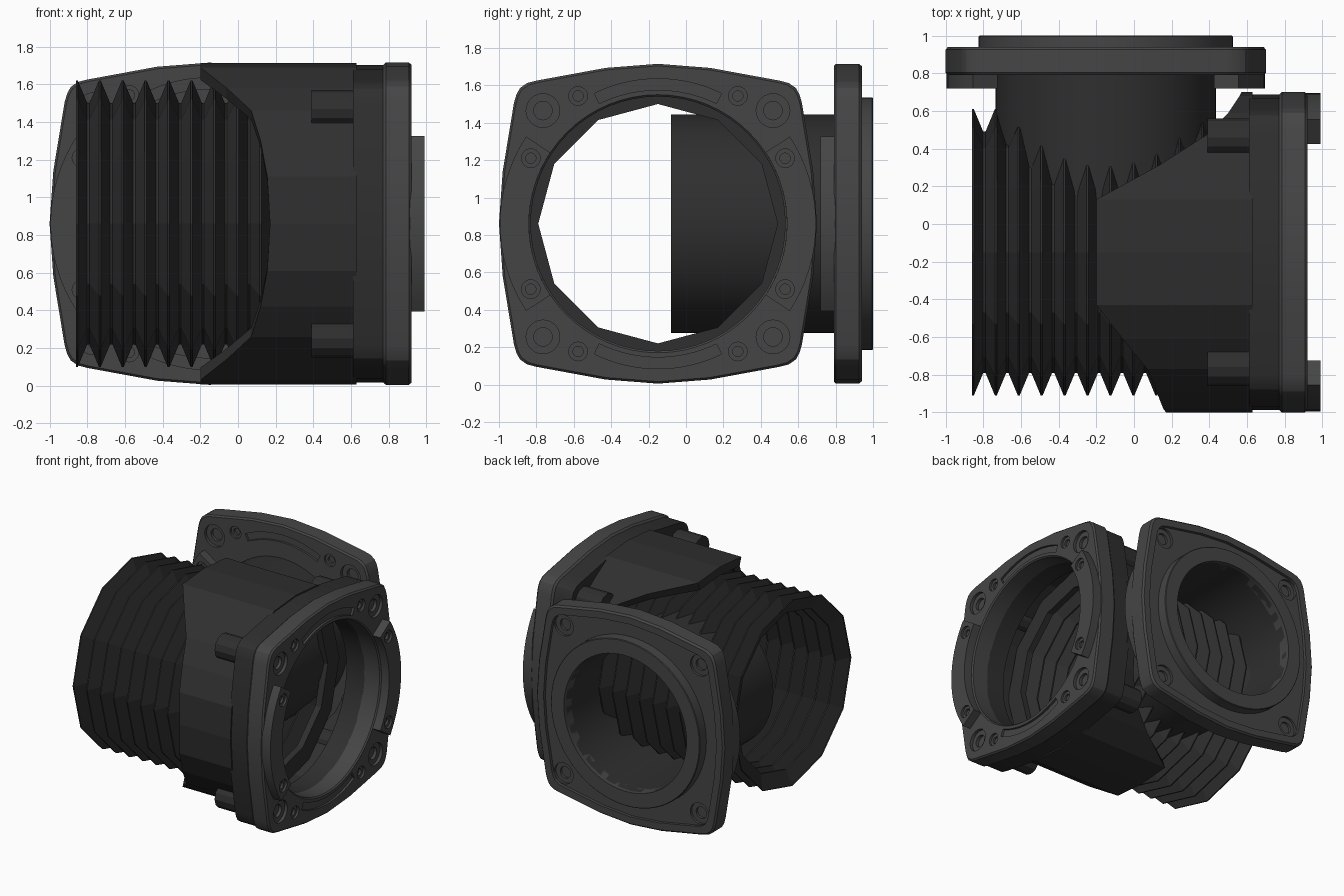
import bpy, bmesh
from math import sin, cos, pi, radians
from mathutils import Matrix

if "Cube" in bpy.data.objects:
    bpy.data.objects.remove(bpy.data.objects["Cube"])


def material(name, v):
    m = bpy.data.materials.new(name)
    m.diffuse_color = (v, v, v, 1)
    m.use_nodes = True
    m.node_tree.nodes["Principled BSDF"].inputs["Base Color"].default_value = m.diffuse_color
    return m


BODY, PLATE = material("body_black", 0.028), material("plate_grey", 0.06)

# Local frames: u, v across the port, w along its axis
SIDE = Matrix(((0, 0, 1, 0), (1, 0, 0, -0.15), (0, 1, 0, 0.86), (0, 0, 0, 1)))        # w = x
BACK = Matrix(((1, 0, 0, -0.15), (0, 0, -1, 0.94), (0, 1, 0, 0.86), (0, 0, 0, 1)))    # w = 0.94 - y
SIDE_PLATE = Matrix.Translation((0.77, 0, 0)) @ SIDE


def loft(name, loops, frame, mat, cap=True, wrap=False, smooth=False):
    """Skin a series of closed loops of (u, v, w) points."""
    bm = bmesh.new()
    rows = [[bm.verts.new(p) for p in lp] for lp in loops]
    n = len(rows[0])
    pairs = list(zip(rows, rows[1:])) + ([(rows[-1], rows[0])] if wrap else [])
    for a, b in pairs:
        for i in range(n):
            j = (i + 1) % n
            bm.faces.new((a[i], a[j], b[j], b[i]))
    if cap and not wrap:
        bm.faces.new(rows[0][::-1])
        bm.faces.new(rows[-1])
    bmesh.ops.recalc_face_normals(bm, faces=bm.faces)
    me = bpy.data.meshes.new(name)
    bm.to_mesh(me)
    bm.free()
    me.transform(frame)
    me.materials.append(mat)
    ob = bpy.data.objects.new(name, me)
    bpy.context.collection.objects.link(ob)
    if smooth:
        shade(ob)
    return ob


def shade(ob):
    bpy.ops.object.select_all(action='DESELECT')
    ob.select_set(True)
    bpy.context.view_layer.objects.active = ob
    bpy.ops.object.shade_smooth_by_angle(angle=radians(25))


def circle(r, w, n, c=(0, 0)):
    return [(c[0] + r * cos(2 * pi * i / n), c[1] + r * sin(2 * pi * i / n), w) for i in range(n)]


def lathe(name, profile, frame, mat, n=64, c=(0, 0), **kw):
    return loft(name, [circle(r, w, n, c) for r, w in profile], frame, mat, **kw)


def sector(name, r0, r1, mid, half, w0, w1, frame, mat, steps=16):
    """Arc-shaped block."""
    angs = [radians(mid - half + 2 * half * i / steps) for i in range(steps + 1)]
    return loft(name, [[(r * cos(a), r * sin(a), w) for r, w in
                        ((r0, w0), (r1, w0), (r1, w1), (r0, w1))] for a in angs], frame, mat)


def cut(ob, cutters):
    for c in cutters:
        m = ob.modifiers.new("cut", 'BOOLEAN')
        m.operation, m.solver, m.object = 'DIFFERENCE', 'EXACT', c
    dg = bpy.context.evaluated_depsgraph_get()
    me = bpy.data.meshes.new_from_object(ob.evaluated_get(dg))
    ob.modifiers.clear()
    ob.data = me
    for c in cutters:
        bpy.data.objects.remove(c)
    shade(ob)


def four(q):
    """Mirror one quadrant (v axis to u axis, clockwise) to a full loop."""
    half = q + [(u, -v) for u, v in q[-2::-1]]
    return half + [(-u, v) for u, v in half[-2:0:-1]]


OUTLINE = four([(0, .855), (.28, .833), (.65, .765), (.70, .752), (.738, .725), (.757, .69),
                (.77, .645), (.83, .28), (.85, 0)])


def outline(w, s=1.0):
    return [(u * s, v * s, w) for u, v in OUTLINE]


SIGNS = [(a, b) for a in (-1, 1) for b in (-1, 1)]


def bore(frame, c, r, w, d):
    """Stepped screw recess entering from w, depth direction given by sign of d."""
    return lathe("cutter", [(r, w - d), (r, w + d), (r * .55, w + d), (r * .55, w + 2 * d)],
                 frame, PLATE, n=24, c=c)


def flange(name, frame, hole, recess):
    plate = loft(name, [outline(0, .985), outline(.015), outline(.137), outline(.15, .987)], frame, PLATE)
    cuts = [lathe("cutter", [(hole, -.1), (hole, .14), (hole + .03, .17)], frame, PLATE)]
    for a, b in SIGNS:
        cuts.append(bore(frame, (a * .615, b * .605), .09, .15, -.025))
        cuts.append(bore(frame, (a * .427, b * .683), .05, .15, -.018))
    for mid in (90, 270):
        cuts.append(sector("cutter", .715, .775, mid, 26, .132, .2, frame, PLATE))
    if recess:
        cuts.append(loft("cutter", [outline(-.05, .92), outline(.025, .92)], frame, PLATE))
        for a, b in SIGNS:
            cuts.append(bore(frame, (a * .615, b * .605), .085, .025, .02))
    cut(plate, cuts)
    # raised curved pads on both sides of the opening
    for side, mid in (("a", 0), ("b", 180)):
        pad = sector(name + "_pad_" + side, .69, .845, mid, 33.5, .14, .22, frame, PLATE)
        s = 1 if mid == 0 else -1
        cut(pad, [bore(frame, (s * .68, b * .35), .05, .22, -.018) for b in (-1, 1)])


# Mounting flanges
flange("side_flange", SIDE_PLATE, .68, False)
flange("back_flange", BACK, .57, True)

# Back port: tube reaching into the body, with its raised outer ring
lathe("back_tube", [(.585, 1.02), (.585, -.03), (.555, -.03), (.555, 1.02)], BACK, BODY,
      wrap=True, smooth=True)
lathe("back_port_ring", [(.675, .04), (.675, -.055), (.67, -.06), (.555, -.06), (.555, .04)],
      BACK, PLATE, wrap=True, smooth=True)

# Collar behind the side flange
collar = loft("side_collar", [outline(.61, .985), outline(.775, .985)], SIDE, BODY)
cut(collar, [lathe("cutter", [(.68, .5), (.68, .9)], SIDE, BODY)])

# Corner bosses on the collar
for i, (a, b) in enumerate(SIGNS):
    lathe("corner_boss_%d" % i, [(.10, .39), (.10, .63)], SIDE, BODY, n=12, c=(a * .61, b * .61))

# Sleeve: faceted shell whose left rim sweeps back around the back port
SECTION = four([(0, .853), (.28, .83), (.46, .72), (.62, .60), (.74, .44), (.83, .25), (.85, 0)])
START = {.85: (.17, .57), .83: (.155, .56), .74: (.12, .50), .62: (.07, .38), .46: (-.06, .13),
         .28: (-.2, -.2), 0: (-.2, -.2)}


def rim(s, end=None):
    return [(u * s, v * s, START[abs(u)][u > 0] if end is None else end) for u, v in SECTION]


loft("sleeve", [rim(1), rim(1, .63), rim(.92, .63), rim(.92)], SIDE, BODY, wrap=True)

# Bellows: twelve-sided pleated sheet, open at the left end
pleats = []
for k in range(11):
    x = -.855 + .1217 * k
    pleats += [(.76, x - .005), (.76, x + .005), (.64, x + .055), (.64, x + .067)]
pleats += [(.64, .47), (.79, .47)]
lathe("bellows", pleats, SIDE, BODY, n=12, cap=False)
